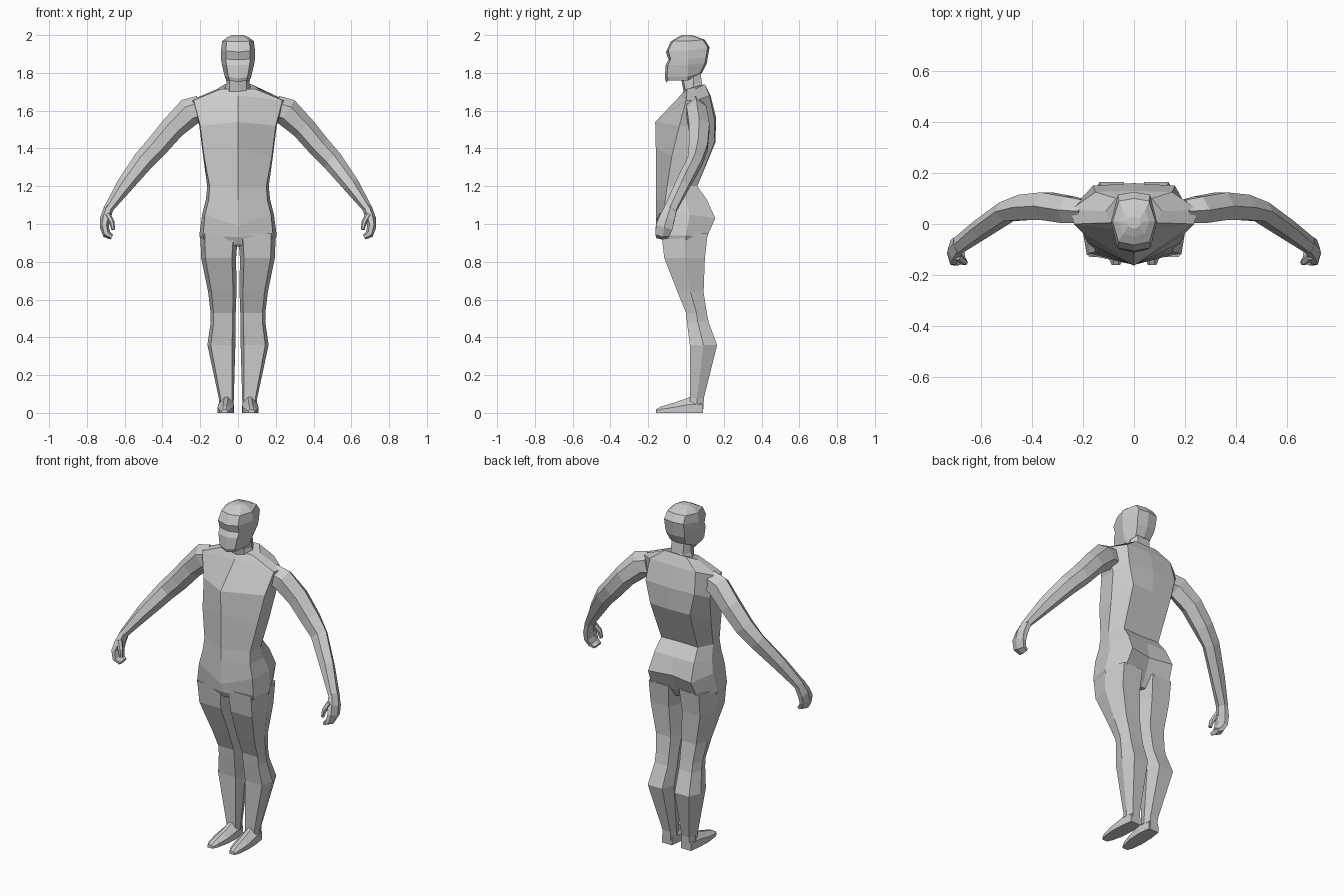
import bpy, bmesh
from mathutils import Vector

skin = bpy.data.materials.new("plain grey")
skin.diffuse_color = (0.6, 0.6, 0.6, 1)


def loft(name, rings, mirror=False):
    """Skin a list of equal-length point rings, cap the ends, flat shade."""
    bm = bmesh.new()
    vs = [[bm.verts.new(p) for p in r] for r in rings]
    n = len(vs[0])
    for a, b in zip(vs, vs[1:]):
        for i in range(n):
            j = (i + 1) % n
            bm.faces.new((a[i], a[j], b[j], b[i]))
    bm.faces.new(vs[0])
    bm.faces.new(vs[-1])
    bmesh.ops.remove_doubles(bm, verts=bm.verts, dist=0.0005)
    if mirror:
        geo = bmesh.ops.duplicate(bm, geom=bm.verts[:] + bm.edges[:] + bm.faces[:])["geom"]
        for v in geo:
            if isinstance(v, bmesh.types.BMVert):
                v.co.x *= -1
    bmesh.ops.recalc_face_normals(bm, faces=bm.faces)
    me = bpy.data.meshes.new(name)
    bm.to_mesh(me)
    bm.free()
    me.materials.append(skin)
    ob = bpy.data.objects.new(name, me)
    bpy.context.collection.objects.link(ob)
    return ob


def body_ring(zc, yc, zs, front, side, back, zb, yb):
    """Symmetric ring: front centre, front corner, side, back corner, back centre."""
    half = [(front[0], front[1], zs), (side[0], side[1], zs), (back[0], back[1], zb)]
    return ([(0, yc, zc)] + half + [(0, yb, zb)]
            + [(-x, y, z) for x, y, z in reversed(half)])


# torso from crotch up to the collar
loft("torso", [body_ring(*r) for r in (
    (0.89, -0.10, 0.86, (0.16, -0.10), (0.18, 0.0), (0.13, 0.08), 0.88, 0.06),
    (0.93, -0.135, 0.94, (0.185, -0.12), (0.205, 0.0), (0.15, 0.11), 0.93, 0.09),
    (0.99, -0.16, 1.05, (0.175, -0.115), (0.19, 0.02), (0.14, 0.155), 1.03, 0.13),
    (1.13, -0.16, 1.13, (0.155, -0.11), (0.17, 0.0), (0.13, 0.11), 1.13, 0.11),
    (1.20, -0.16, 1.20, (0.15, -0.10), (0.163, -0.02), (0.12, 0.06), 1.20, 0.055),
    (1.40, -0.16, 1.36, (0.18, -0.075), (0.185, 0.03), (0.13, 0.15), 1.43, 0.155),
    (1.54, -0.163, 1.52, (0.20, -0.035), (0.205, 0.07), (0.16, 0.15), 1.56, 0.16),
    (1.68, -0.03, 1.655, (0.235, 0.0), (0.25, 0.055), (0.15, 0.125), 1.68, 0.13),
    (1.715, 0.0, 1.715, (0.09, 0.005), (0.11, 0.05), (0.07, 0.10), 1.74, 0.10),
)])

# neck
loft("neck", [body_ring(z, yf, z, (0.045, yf + 0.01), (w, 0.04), (0.04, yb), z, yb) for z, w, yf, yb in (
    (1.69, 0.08, -0.01, 0.11), (1.74, 0.062, -0.02, 0.085), (1.82, 0.055, -0.035, 0.075))])

# head: height at face, height at back, half width, face y, back y
loft("head", [body_ring(zf, yf, zf * 0.7 + zb * 0.3, (w * 0.72, yf + 0.012), (w, 0.01),
                        (w * 0.7, yb - 0.01), zb, yb) for zf, zb, w, yf, yb in (
    (1.75, 1.785, 0.062, -0.105, 0.065),
    (1.77, 1.80, 0.07, -0.112, 0.085),
    (1.84, 1.85, 0.085, -0.108, 0.11),
    (1.87, 1.88, 0.09, -0.093, 0.115),
    (1.91, 1.935, 0.09, -0.106, 0.125),
    (1.965, 1.975, 0.084, -0.082, 0.10),
    (1.985, 1.99, 0.06, -0.05, 0.06),
    (2.0, 2.0, 0.03, -0.02, 0.03),
)])


def leg_ring(z, xi, xo, yf, yb):
    m, t = (yf + yb) / 2, (xo - xi) * 0.12
    return [(xi + t, yf, z), (xo - t, yf, z), (xo, m, z),
            (xo - 1.5 * t, yb, z), (xi + 1.5 * t, yb, z), (xi, m, z)]


# legs from hip to sole
loft("legs", [leg_ring(*r) for r in (
    (0.95, 0.0, 0.20, -0.13, 0.115), (0.82, 0.010, 0.195, -0.115, 0.10),
    (0.64, 0.008, 0.158, -0.045, 0.093), (0.53, 0.012, 0.145, 0.0, 0.11),
    (0.48, 0.012, 0.145, 0.005, 0.12), (0.36, 0.014, 0.162, 0.02, 0.165),
    (0.08, 0.022, 0.102, 0.022, 0.095), (0.0, 0.025, 0.098, 0.022, 0.09))], mirror=True)


def foot_ring(y, x0, x1, top):
    m = (x0 + x1) / 2
    return [(x0, y, 0), (x1, y, 0), (x1, y, top * 0.55), (m + 0.01, y, top),
            (m - 0.01, y, top), (x0, y, top * 0.55)]


# feet from heel to toe
loft("feet", [foot_ring(*r) for r in (
    (0.09, 0.03, 0.095, 0.08), (0.02, 0.02, 0.105, 0.083), (-0.06, 0.025, 0.108, 0.055),
    (-0.13, 0.04, 0.10, 0.035), (-0.16, 0.055, 0.088, 0.018))], mirror=True)


def limb(name, path):
    """Six-sided limb along centre points with (half width, half depth)."""
    pts = [Vector(p[:3]) for p in path]
    rings = []
    for i, p in enumerate(path):
        d = (pts[min(i + 1, len(pts) - 1)] - pts[max(i - 1, 0)]).normalized()
        up = Vector((-d.z, 0, d.x)).normalized()
        dep = d.cross(up).normalized()
        rings.append([pts[i] + up * (a * p[3]) + dep * (b * p[4]) for a, b in (
            (1, 0), (0.45, 0.9), (-0.5, 0.9), (-1, 0), (-0.5, -0.9), (0.45, -0.9))])
    return loft(name, rings, mirror=True)


# arms from shoulder to wrist
limb("arms", [
    (0.20, 0.05, 1.61, 0.07, 0.05), (0.255, 0.055, 1.595, 0.075, 0.058),
    (0.345, 0.07, 1.51, 0.064, 0.06), (0.43, 0.065, 1.41, 0.060, 0.055),
    (0.50, 0.048, 1.335, 0.056, 0.043), (0.60, -0.02, 1.205, 0.044, 0.04),
    (0.69, -0.085, 1.075, 0.024, 0.036)])

# curled hands and thumbs
limb("hands", [
    (0.685, -0.08, 1.085, 0.025, 0.036), (0.702, -0.10, 1.03, 0.028, 0.045),
    (0.708, -0.115, 0.985, 0.024, 0.05), (0.695, -0.125, 0.945, 0.022, 0.042),
    (0.668, -0.125, 0.93, 0.014, 0.034)])
limb("thumbs", [
    (0.69, -0.125, 1.05, 0.016, 0.018), (0.668, -0.145, 1.01, 0.014, 0.016),
    (0.66, -0.15, 0.97, 0.010, 0.012)])
